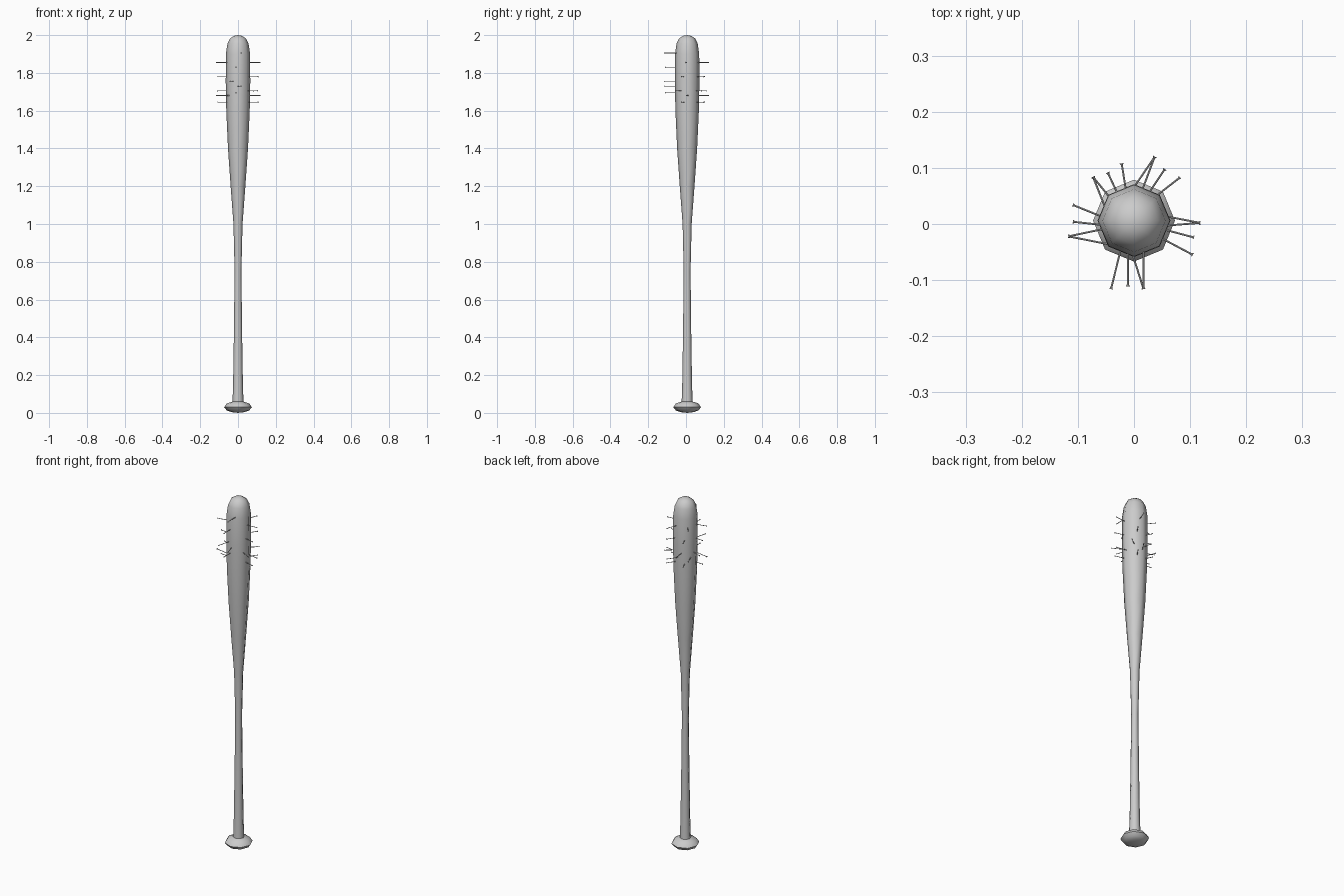
import bpy, bmesh, math
from mathutils import Vector, Matrix

if "Cube" in bpy.data.objects:
    bpy.data.objects.remove(bpy.data.objects["Cube"])

CY = 0.006  # bat axis offset in y


def add_object(name, bm, angle):
    bmesh.ops.recalc_face_normals(bm, faces=bm.faces[:])
    mesh = bpy.data.meshes.new(name)
    bm.to_mesh(mesh)
    bm.free()
    ob = bpy.data.objects.new(name, mesh)
    bpy.context.collection.objects.link(ob)
    bpy.ops.object.select_all(action='DESELECT')
    ob.select_set(True)
    bpy.context.view_layer.objects.active = ob
    bpy.ops.object.shade_smooth_by_angle(angle=math.radians(angle))
    return ob


def lathe(name, profile, sides=8):
    bm = bmesh.new()
    verts = [bm.verts.new((r, 0, z)) for r, z in profile]
    edges = [bm.edges.new(p) for p in zip(verts, verts[1:])]
    bmesh.ops.spin(bm, geom=verts + edges, cent=(0, 0, 0), axis=(0, 0, 1),
                   angle=math.tau, steps=sides, use_merge=True)
    bmesh.ops.remove_doubles(bm, verts=bm.verts[:], dist=1e-5)
    bmesh.ops.translate(bm, verts=bm.verts[:], vec=(0, CY, 0))
    return add_object(name, bm, 60)


# Octagonal bat: knob, grip, taper, barrel and domed end
lathe("bat", [(0, 0), (0.035, 0.004), (0.06, 0.013), (0.073, 0.03),
              (0.06, 0.05), (0.029, 0.06), (0.026, 0.15), (0.022, 0.4),
              (0.018, 0.75), (0.024, 1.0), (0.039, 1.2), (0.053, 1.4),
              (0.062, 1.6), (0.065, 1.75), (0.064, 1.9), (0.056, 1.955),
              (0.043, 1.982), (0.022, 1.996), (0, 2.0)])


def nail(name, tip, base, z):
    tip, base = Vector((*tip, z)), Vector((*base, z))
    out = (tip - base).normalized()
    base -= out * 0.012
    rot = out.to_track_quat('Z', 'Y').to_matrix().to_4x4()
    bm = bmesh.new()
    for r1, r2, a, b in ((0.0017, 0.0017, base, tip),            # shaft
                         (0.002, 0.0036, tip - out * 0.003, tip)):  # head
        bmesh.ops.create_cone(bm, cap_ends=True, segments=8, radius1=r1,
                              radius2=r2, depth=(b - a).length,
                              matrix=Matrix.Translation((a + b) / 2) @ rot)
    add_object(name, bm, 40)


# Five clusters: tip and base of three nails, plus the base of a lower repeat
clusters = {
    "right": (0, [(.118, .002, .067, -.002), (.107, -.024, .062, -.012),
                  (.105, -.055, .056, -.029)], (.066, .012)),
    "front": (.05, [(.017, -.116, .017, -.052), (-.011, -.111, -.011, -.055),
                    (-.041, -.116, -.026, -.055)], (0, -.062)),
    "left": (0, [(-.117, -.022, -.06, -.01), (-.109, .004, -.062, -.001),
                 (-.109, .034, -.062, .015)], (-.056, -.034)),
    "back_left": (0, [(-.073, .084, -.047, .052), (-.047, .092, -.032, .06),
                      (-.022, .108, -.015, .064)], (-.056, .041)),
    "back_right": (0, [(.037, .12, .017, .067), (.055, .098, .031, .062),
                       (.082, .083, .042, .052)], (.003, .07)),
}
for side, (dz, pts, low) in clusters.items():
    rows = [(p[:2], p[2:], z) for p, z in zip(pts, (1.855, 1.78, 1.705))]
    rows += [(pts[0][:2], low, 1.68), (pts[1][:2], pts[1][2:], 1.645)]
    for i, (tip, base, z) in enumerate(rows):
        nail(f"nail_{side}_{i + 1}", tip, base, z + dz)
